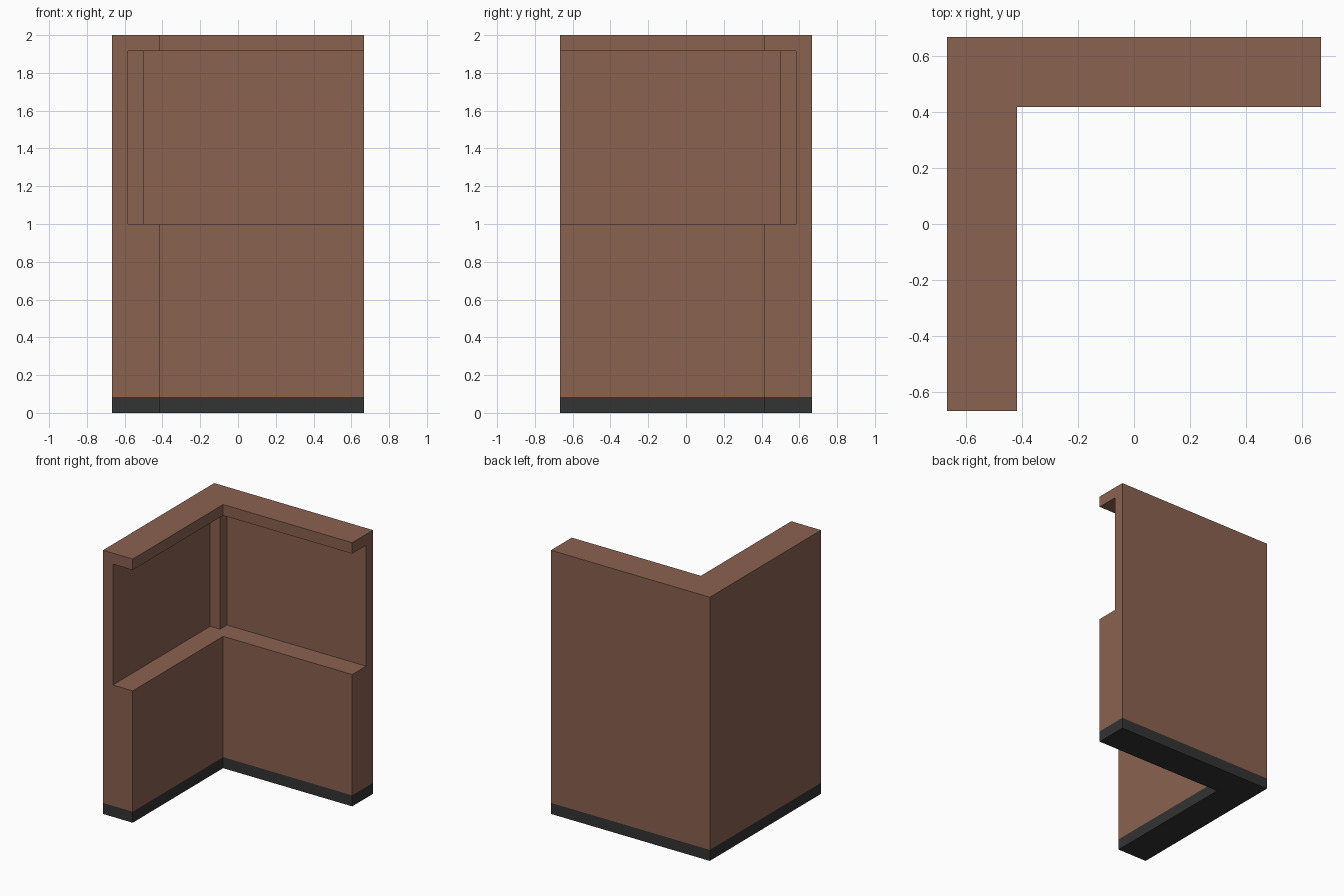
import bpy
import bmesh

if "Cube" in bpy.data.objects:
    bpy.data.objects.remove(bpy.data.objects["Cube"], do_unlink=True)

HALF = 2 / 3        # half of the outer footprint
DEPTH = 0.25        # full wall depth
PANEL = 1 / 12      # thin back panel, top slab and plinth height
SHELF = 1.0         # height of the ledge
TOP = 2.0


def make_material(name, rgb):
    mat = bpy.data.materials.new(name)
    mat.use_nodes = True
    mat.diffuse_color = (*rgb, 1)
    mat.node_tree.nodes["Principled BSDF"].inputs["Base Color"].default_value = (*rgb, 1)
    return mat


def finish(name, bm, mat):
    bmesh.ops.recalc_face_normals(bm, faces=bm.faces)
    mesh = bpy.data.meshes.new(name)
    bm.to_mesh(mesh)
    bm.free()
    mesh.materials.append(mat)
    obj = bpy.data.objects.new(name, mesh)
    bpy.context.collection.objects.link(obj)
    return obj


def corner_sweep(name, profile, mat):
    """Sweep a (depth from outer face, height) profile round the mitred corner."""
    bm = bmesh.new()
    rings = [
        [bm.verts.new((-HALF + d, -HALF, z)) for d, z in profile],
        [bm.verts.new((-HALF + d, HALF - d, z)) for d, z in profile],
        [bm.verts.new((HALF, HALF - d, z)) for d, z in profile],
    ]
    n = len(profile)
    for a, b in zip(rings, rings[1:]):
        for i in range(n):
            j = (i + 1) % n
            bm.faces.new((a[i], a[j], b[j], b[i]))
    bm.faces.new(rings[0])
    bm.faces.new(rings[-1])
    return finish(name, bm, mat)


def box(name, lo, hi, mat):
    bm = bmesh.new()
    bmesh.ops.create_cube(bm, size=1)
    for v in bm.verts:
        v.co = [lo[k] if v.co[k] < 0 else hi[k] for k in range(3)]
    return finish(name, bm, mat)


brown = make_material("brown", (0.254, 0.122, 0.078))
charcoal = make_material("charcoal", (0.033, 0.033, 0.033))

# Dark plinth under both wings
corner_sweep("plinth", [(0, 0), (DEPTH, 0), (DEPTH, PANEL), (0, PANEL)], charcoal)

# Wall with a thick lower part, recessed panel and top slab
corner_sweep("corner_wall", [
    (0, PANEL), (DEPTH, PANEL), (DEPTH, SHELF), (PANEL, SHELF),
    (PANEL, TOP - PANEL), (DEPTH, TOP - PANEL), (DEPTH, TOP), (0, TOP),
], brown)

# Square post in the inner corner of the recess
box("corner_post", (-HALF + PANEL, HALF - 2 * PANEL, SHELF),
    (-HALF + 2 * PANEL, HALF - PANEL, TOP - PANEL), brown)
